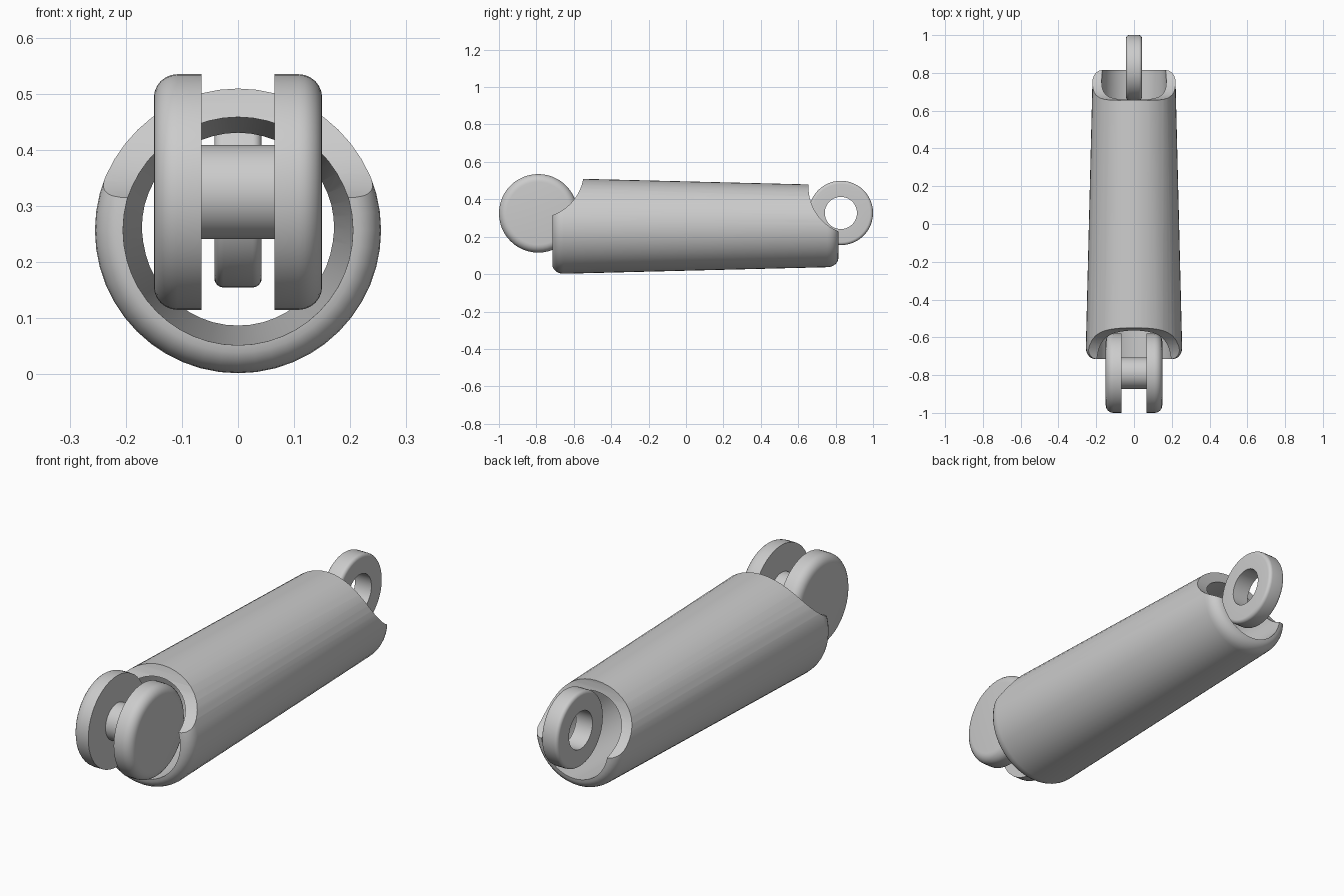
import bpy, bmesh
from math import sin, cos, pi, radians
from mathutils import Matrix, Vector

cube = bpy.data.objects.get("Cube")
if cube:
    bpy.data.objects.remove(cube, do_unlink=True)

grey = bpy.data.materials.new("plain grey")
grey.use_nodes = True
COLOUR = (0.6, 0.6, 0.6, 1)
grey.diffuse_color = COLOUR
grey.node_tree.nodes["Principled BSDF"].inputs["Base Color"].default_value = COLOUR


def corner(a, r, da, dr, start_flat=True, n=6):
    """Quarter-round profile points around centre (a, r)."""
    pts = [(a + da * cos(t * pi / 2 / n), r + dr * sin(t * pi / 2 / n)) for t in range(n + 1)]
    return pts if start_flat else pts[::-1]


def smooth(obj):
    bpy.ops.object.select_all(action='DESELECT')
    obj.select_set(True)
    bpy.context.view_layer.objects.active = obj
    bpy.ops.object.shade_smooth_by_angle(angle=radians(35))


def lathe(name, profile, axis, centre, steps=48, closed=False):
    """Revolve (along, radius) points about the X or Y axis."""
    bm = bmesh.new()
    along = Vector((1, 0, 0)) if axis == 'X' else Vector((0, 1, 0))
    verts = [bm.verts.new(along * a + Vector((0, 0, r))) for a, r in profile]
    pairs = list(zip(verts, verts[1:]))
    if closed:
        pairs.append((verts[-1], verts[0]))
    edges = [bm.edges.new(p) for p in pairs]
    bmesh.ops.spin(bm, geom=verts + edges, cent=(0, 0, 0), axis=along,
                   angle=2 * pi, steps=steps, use_merge=False)
    bmesh.ops.remove_doubles(bm, verts=bm.verts, dist=1e-5)
    bmesh.ops.recalc_face_normals(bm, faces=bm.faces)
    bmesh.ops.translate(bm, verts=bm.verts, vec=centre)
    mesh = bpy.data.meshes.new(name)
    bm.to_mesh(mesh)
    bm.free()
    obj = bpy.data.objects.new(name, mesh)
    bpy.context.collection.objects.link(obj)
    mesh.materials.append(grey)
    smooth(obj)
    return obj


# Tapered hollow tube with rounded mouths
tube_profile = (corner(-0.655, 0.205, -0.06, 0.05)
                + corner(0.755, 0.17, 0.06, 0.05, False))
tube = lathe("tube", tube_profile, 'Y', (0, 0, 0.257), closed=True)

# Scooped cuts across the top of both mouths
for end, y, z in (("front", -0.80, 0.555), ("back", 0.91, 0.465)):
    cutter = lathe(end + "_cutter", [(-0.4, 0), (-0.4, 0.255), (0.4, 0.255), (0.4, 0)],
                   'X', (0, y, z), steps=64)
    cutter.hide_render = True
    cut = tube.modifiers.new(end + "_cut", 'BOOLEAN')
    cut.operation = 'DIFFERENCE'
    cut.solver = 'EXACT'
    cut.object = cutter
    bpy.context.view_layer.objects.active = tube
    bpy.ops.object.modifier_apply(modifier=cut.name)
    bpy.data.objects.remove(cutter, do_unlink=True)
smooth(tube)

# Front pair of discs, rounded on the outer rim, joined by an axle
HUB = (0, -0.79, 0.325)
for side, s in (("left", 1), ("right", -1)):
    rim = [(s * a, r) for a, r in corner(0.108, 0.168, 0.042, 0.042)]
    lathe(side + "_disc", [(s * 0.15, 0)] + rim + [(s * 0.065, 0.21), (s * 0.065, 0)], 'X', HUB)
lathe("axle", [(-0.07, 0), (-0.07, 0.084), (0.07, 0.084), (0.07, 0)], 'X', HUB)

# Back eye ring
ring_profile = ([(-0.042, 0.086), (0.042, 0.086)]
                + corner(0.026, 0.156, 0.016, 0.016)
                + corner(-0.026, 0.156, -0.016, 0.016, False))
lathe("eye_ring", ring_profile, 'X', (0, 0.828, 0.327), closed=True)
